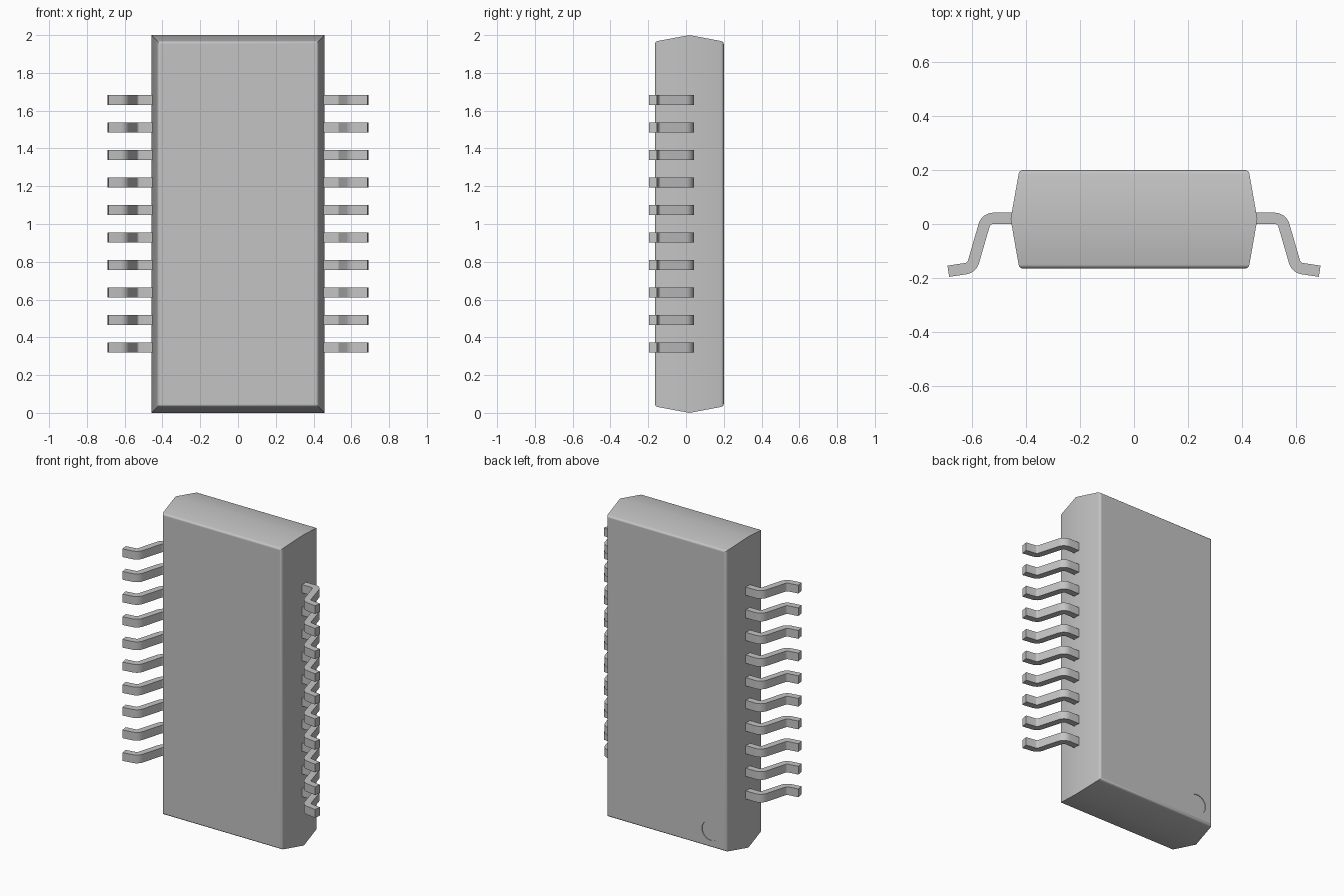
import bpy, bmesh, math
from mathutils import Vector

if "Cube" in bpy.data.objects:
    bpy.data.objects.remove(bpy.data.objects["Cube"])

grey = bpy.data.materials.new("plain_grey")
grey.use_nodes = True
GREY = (0.55, 0.55, 0.55, 1)
grey.diffuse_color = GREY
grey.node_tree.nodes["Principled BSDF"].inputs["Base Color"].default_value = GREY


def make_object(name, bm):
    bmesh.ops.recalc_face_normals(bm, faces=bm.faces)
    mesh = bpy.data.meshes.new(name)
    bm.to_mesh(mesh)
    bm.free()
    mesh.materials.append(grey)
    obj = bpy.data.objects.new(name, mesh)
    bpy.context.collection.objects.link(obj)
    return obj


def activate(obj):
    bpy.ops.object.select_all(action="DESELECT")
    obj.select_set(True)
    bpy.context.view_layer.objects.active = obj


def smooth(obj):
    activate(obj)
    bpy.ops.object.shade_smooth_by_angle(angle=math.radians(32))


def fillet(points, radius, steps=6):
    """Round the inner corners of a 2D path."""
    path = [points[0]]
    for a, b, c in zip(points, points[1:], points[2:]):
        u, v = (a - b).normalized(), (c - b).normalized()
        half = u.angle(v) / 2
        centre = b + (u + v).normalized() * radius / math.sin(half)
        reach = radius / math.tan(half)
        start, end = b + u * reach - centre, b + v * reach - centre
        for i in range(steps + 1):
            path.append(centre + start.lerp(end, i / steps).normalized() * radius)
    return path + [points[-1]]


# Package body: widest at the parting line, drafted towards both faces
FRONT, SEAM, BACK = -0.165, 0.018, 0.2
bm = bmesh.new()
rings = []
for y, hx, hz in ((FRONT, 0.425, 0.966), (SEAM, 0.457, 1.0), (BACK, 0.425, 0.966)):
    rings.append([bm.verts.new((sx * hx, y, 1 + sz * hz))
                  for sx, sz in ((-1, -1), (1, -1), (1, 1), (-1, 1))])
for low, high in zip(rings, rings[1:]):
    for i in range(4):
        j = (i + 1) % 4
        bm.faces.new((low[i], low[j], high[j], high[i]))
caps = [bm.faces.new(rings[0]), bm.faces.new(rings[-1])]
bmesh.ops.bevel(bm, geom=[e for f in caps for e in f.edges], offset=0.014,
                segments=4, profile=0.5, affect="EDGES")
body = make_object("package_body", bm)

# Shallow round index mark sunk in the back face
bpy.ops.mesh.primitive_cylinder_add(vertices=48, radius=0.062, depth=0.1,
                                    location=(-0.315, BACK + 0.046, 0.14),
                                    rotation=(math.pi / 2, 0, 0))
cutter = bpy.context.object
cutter.name = "index_mark_cutter"
cutter.hide_render = True
cut = body.modifiers.new("index_mark", "BOOLEAN")
cut.operation = "DIFFERENCE"
cut.object = cutter
activate(body)
bpy.ops.object.modifier_apply(modifier=cut.name)
bpy.data.objects.remove(cutter)
smooth(body)
weighted = body.modifiers.new("weighted_normals", "WEIGHTED_NORMAL")
weighted.keep_sharp = True

# Gull-wing lead outline in plan, offset from its rounded centre line
THICK, WIDTH = 0.042, 0.053
COUNT, FIRST, PITCH = 10, 0.347, 0.1456
centre_line = fillet([Vector(p) for p in
                      ((0.43, 0.021), (0.548, 0.021), (0.601, -0.162), (0.688, -0.175))], 0.036)
outer, inner = [], []
for i, p in enumerate(centre_line):
    ahead = centre_line[min(i + 1, len(centre_line) - 1)] - p
    behind = p - centre_line[max(i - 1, 0)]
    d = (ahead.normalized() + behind.normalized()).normalized()
    normal = Vector((-d.y, d.x)) * THICK / 2
    outer.append(p + normal)
    inner.append(p - normal)


def make_lead(name, side, z):
    bm = bmesh.new()
    strips = [[bm.verts.new((side * p.x, p.y, z + h)) for p in line]
              for line, h in ((outer, -WIDTH / 2), (outer, WIDTH / 2),
                              (inner, WIDTH / 2), (inner, -WIDTH / 2))]
    for k in range(4):
        a, b = strips[k], strips[(k + 1) % 4]
        for i in range(len(a) - 1):
            bm.faces.new((a[i], a[i + 1], b[i + 1], b[i]))
    for end in (0, -1):
        bm.faces.new([s[end] for s in strips])
    smooth(make_object(name, bm))


for side, label in ((1, "left"), (-1, "right")):
    for n in range(COUNT):
        make_lead(f"{label}_lead_{n + 1}", side, FIRST + n * PITCH)
